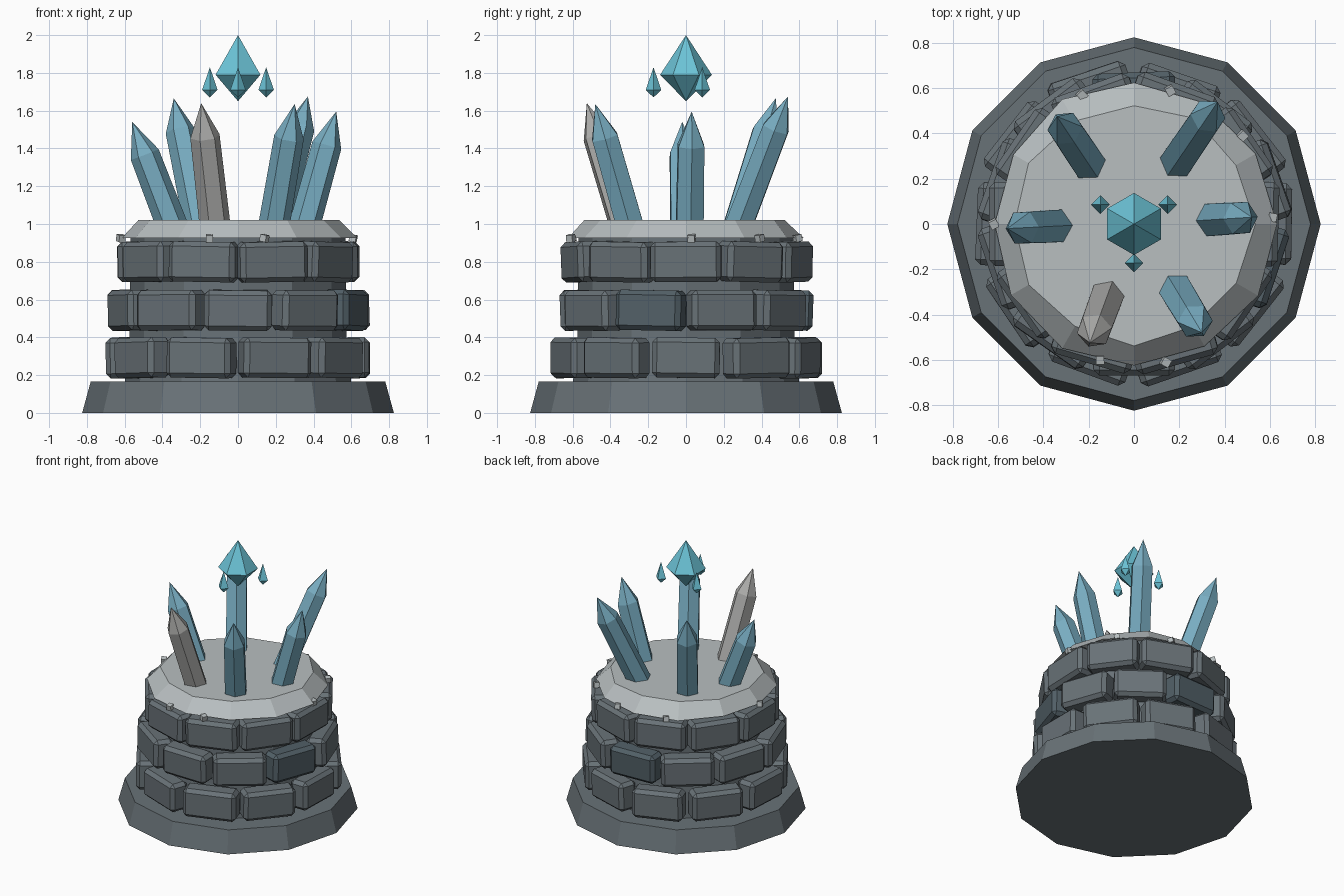
import bpy, bmesh, math, random
from mathutils import Vector, Matrix

if "Cube" in bpy.data.objects:
    bpy.data.objects.remove(bpy.data.objects["Cube"])

random.seed(4)


def material(name, rgb):
    m = bpy.data.materials.new(name)
    m.diffuse_color = (*rgb, 1)
    m.use_nodes = True
    m.node_tree.nodes["Principled BSDF"].inputs["Base Color"].default_value = m.diffuse_color
    return m


STONE = material("grey_stone", (0.14, 0.168, 0.185))
DARK = material("dark_stone", (0.085, 0.118, 0.138))
PALE = material("pale_stone", (0.48, 0.52, 0.53))
GREY = material("grey_crystal", (0.42, 0.42, 0.41))
BLUE = material("blue_crystal", (0.19, 0.42, 0.54))
CYAN = material("cyan_crystal", (0.15, 0.55, 0.68))


def finish(name, bm, mat, matrix=None):
    bmesh.ops.recalc_face_normals(bm, faces=bm.faces)
    mesh = bpy.data.meshes.new(name)
    bm.to_mesh(mesh)
    bm.free()
    mesh.materials.append(mat)
    ob = bpy.data.objects.new(name, mesh)
    if matrix:
        ob.matrix_world = matrix
    bpy.context.collection.objects.link(ob)
    return ob


def turned(name, profile, sides, mat, phase=0, matrix=None, jitter=0):
    """Faceted solid from (radius, height) steps; radius 0 makes a point."""
    bm = bmesh.new()
    rings = []
    for r, z in profile:
        ring = []
        for i in range(sides if r else 1):
            a = math.radians(phase) + math.tau * i / sides
            k = r + random.uniform(-jitter, jitter)
            if not r:
                k = 0
            ring.append(bm.verts.new((k * math.cos(a), k * math.sin(a), z)))
        rings.append(ring)
    for low, high in zip(rings, rings[1:]):
        for i in range(sides):
            j = (i + 1) % sides
            if len(low) == 1:
                bm.faces.new((low[0], high[j], high[i]))
            elif len(high) == 1:
                bm.faces.new((low[i], low[j], high[0]))
            else:
                bm.faces.new((low[i], low[j], high[j], high[i]))
    for ring in (rings[0], rings[-1]):
        if len(ring) > 1:
            bm.faces.new(ring)
    return finish(name, bm, mat, matrix)


def block(name, size, mat, matrix, bevel=0):
    bm = bmesh.new()
    bmesh.ops.create_cube(bm, size=1)
    bmesh.ops.scale(bm, vec=size, verts=bm.verts)
    if bevel:
        bmesh.ops.bevel(bm, geom=list(bm.edges), offset=bevel, segments=1,
                        affect='EDGES', profile=0.5)
    return finish(name, bm, mat, matrix)


# Plinth and inner wall
turned("plinth", [(0.825, 0), (0.78, 0.165)], 12, STONE)
turned("inner_wall", [(0.6, 0.15), (0.575, 0.4), (0.57, 0.935)], 12, STONE)

# Three staggered rings of bevelled bricks: middle height, outer face radius, start angle
ROWS = [(0.292, 0.70, -72), (0.543, 0.672, -90), (0.80, 0.643, -72)]
DEPTH = 0.14
for row, (z, face, start) in enumerate(ROWS):
    for i in range(10):
        dark = row == 1 and i in (2, 5)
        a = math.radians(start + 36 * i)
        out = face - DEPTH / 2 + random.uniform(-0.006, 0.006)
        mat4 = (Matrix.Translation((out * math.cos(a), out * math.sin(a), z))
                @ Matrix.Rotation(a + math.radians(random.uniform(-2.5, 2.5)), 4, 'Z')
                @ Matrix.Rotation(math.radians(random.uniform(-1.2, 1.2)), 4, 'X')
                @ Matrix.Rotation(math.radians(random.uniform(-2, 2)), 4, 'Y'))
        width = 0.368 + random.uniform(-0.012, 0.012)
        block(f"brick_{row + 1}_{i + 1}", (DEPTH, width, 0.213),
              DARK if dark else STONE, mat4, 0.025)

# Sloping pale cap
turned("cap", [(0.625, 0.925), (0.53, 1.02)], 12, PALE, jitter=0.012)

# Loose pebbles around the cap edge
for i, (x, y) in enumerate([(-0.23, 0.57), (0.16, 0.59), (0.48, 0.39), (0.61, 0.03),
                            (0.14, -0.61), (-0.15, -0.6), (-0.62, 0)]):
    turn = Matrix.Rotation(random.uniform(0, 1.5), 4, 'Z') @ Matrix.Rotation(0.2, 4, 'X')
    block(f"pebble_{i + 1}", (0.037, 0.037, 0.037), PALE,
          Matrix.Translation((x, y, 0.925)) @ turn)

# Leaning hexagonal crystals: base x, y, then tip x, y, z
CRYSTALS = [
    ("east", 0.36, 0.02, 0.52, 0.03, 1.595, BLUE),
    ("north_east", 0.20, 0.29, 0.37, 0.54, 1.675, BLUE),
    ("north_west", -0.21, 0.28, -0.34, 0.475, 1.665, BLUE),
    ("west", -0.36, -0.01, -0.56, -0.02, 1.54, BLUE),
    ("south_west", -0.125, -0.335, -0.195, -0.525, 1.64, GREY),
    ("south_east", 0.195, -0.305, 0.30, -0.48, 1.635, BLUE),
]
for label, bx, by, tx, ty, tz, mat in CRYSTALS:
    base, tip = Vector((bx, by, 1.02)), Vector((tx, ty, tz))
    axis = (tip - base).normalized()
    side = Vector((0, 0, 1)).cross(axis).normalized()
    out = side.cross(axis)
    frame = Matrix((out, side, -axis)).transposed()
    frame.col[2] = axis
    frame.col[0] = side.cross(axis)
    length = (tip - base).length
    turned("crystal_" + label,
           [(0.083, -0.06), (0.079, length - 0.185), (0, length)], 6, mat,
           matrix=Matrix.Translation(base) @ frame.to_4x4())

# Floating gem with three small satellites
turned("floating_gem", [(0, 1.65), (0.137, 1.79), (0, 2.0)], 6, CYAN, phase=90)
for i, deg in enumerate((30, 150, 270)):
    a = math.radians(deg)
    turned(f"small_gem_{i + 1}", [(0, 1.67), (0.041, 1.71), (0, 1.83)], 4, CYAN,
           matrix=Matrix.Translation((0.172 * math.cos(a), 0.172 * math.sin(a), 0)))
